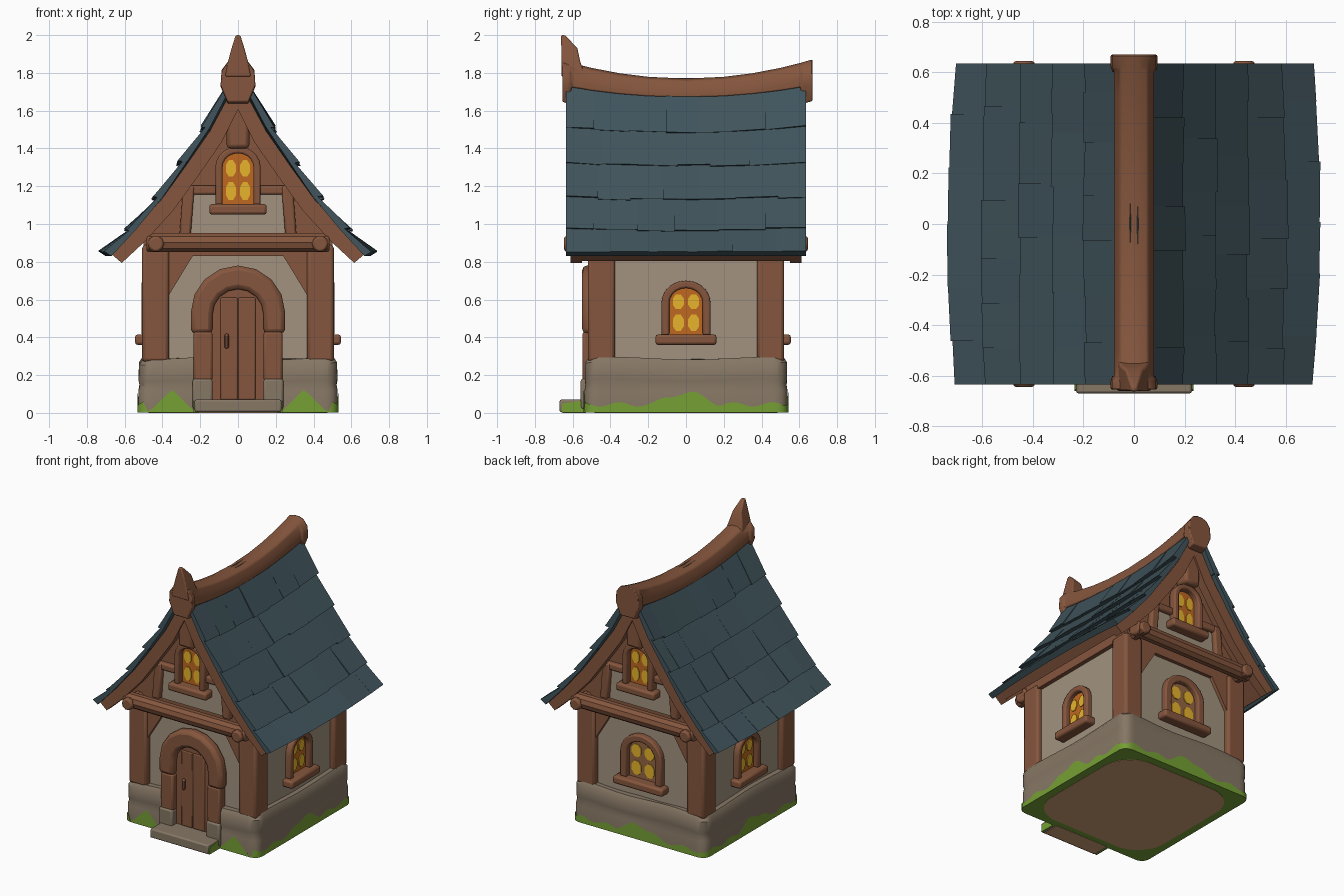
import bpy, bmesh, math, random
from mathutils import Vector

if "Cube" in bpy.data.objects:
    bpy.data.objects.remove(bpy.data.objects["Cube"])

random.seed(7)

def material(name, rgb):
    m = bpy.data.materials.new(name)
    m.diffuse_color = (*rgb, 1)
    m.use_nodes = True
    m.node_tree.nodes["Principled BSDF"].inputs["Base Color"].default_value = m.diffuse_color
    return m

WOOD = material("brown wood", (0.235, 0.093, 0.047))
ROOF = material("slate blue tile", (0.052, 0.090, 0.107))
PLASTER = material("beige plaster", (0.36, 0.29, 0.21))
STONE = material("grey brown stone", (0.24, 0.185, 0.13))
GRASS = material("green grass", (0.18, 0.35, 0.035))
ORANGE = material("orange glow", (0.52, 0.14, 0.015))
YELLOW = material("yellow glass", (0.95, 0.54, 0.03))
EARTH = material("tan earth", (0.62, 0.35, 0.17))
AMBER = material("amber wood", (0.30, 0.135, 0.055))

def finish(bm, name, mat, bevel=0):
    bmesh.ops.recalc_face_normals(bm, faces=bm.faces)
    me = bpy.data.meshes.new(name)
    bm.to_mesh(me)
    bm.free()
    ob = bpy.data.objects.new(name, me)
    bpy.context.collection.objects.link(ob)
    me.materials.append(mat)
    if bevel:
        b = ob.modifiers.new("bevel", 'BEVEL')
        b.width, b.segments, b.limit_method, b.angle_limit = bevel, 2, 'ANGLE', 0.7
    return ob

# a side of the house maps (across, up, outward) to world space
SIDES = {"front": lambda u, v, d: (u, -d, v), "back": lambda u, v, d: (-u, d, v),
         "right": lambda u, v, d: (d, u, v), "left": lambda u, v, d: (-d, -u, v)}

def loft(name, rings, mat, bevel=0):
    bm = bmesh.new()
    vs = [[bm.verts.new(p) for p in r] for r in rings]
    n = len(vs[0])
    for a, b in zip(vs, vs[1:]):
        for k in range(n):
            bm.faces.new((a[k], a[(k + 1) % n], b[(k + 1) % n], b[k]))
    bm.faces.new(vs[0])
    bm.faces.new(vs[-1])
    return finish(bm, name, mat, bevel)

def prism(name, pts, d0, d1, mat, side="front", bevel=0):
    f = SIDES[side]
    return loft(name, [[f(u, v, d) for u, v in pts] for d in (d0, d1)], mat, bevel)

def rect(u0, u1, v0, v1):
    return [(u0, v0), (u1, v0), (u1, v1), (u0, v1)]

def arch(w, z0, top, rise=None, n=10):
    h = rise or w
    return ([(w, z0)] + [(w * math.cos(math.pi * k / n), top - h + h * math.sin(math.pi * k / n))
                         for k in range(n + 1)] + [(-w, z0)])

def log(name, p, q, r, mat=WOOD, n=10):
    p, q = Vector(p), Vector(q)
    rot = (q - p).to_track_quat('Z', 'Y')
    rings = [[c + rot @ Vector((r * math.cos(2 * math.pi * k / n), r * math.sin(2 * math.pi * k / n), 0))
              for k in range(n)] for c in (p, q)]
    return loft(name, rings, mat, 0.012)

# ---- stone base, grass and earth
def footprint(hx, hy, r=0.08, n=40):
    pts = []
    for (ax, ay), (bx, by) in zip([(1, -1), (1, 1), (-1, 1), (-1, -1)], [(1, 1), (-1, 1), (-1, -1), (1, -1)]):
        for k in range(n):
            t = k / n
            p = Vector((hx * (ax + (bx - ax) * t), hy * (ay + (by - ay) * t)))
            q = Vector((max(-hx + r, min(hx - r, p.x)), max(-hy + r, min(hy - r, p.y))))
            pts.append(q + (p - q).normalized() * r)
    return pts

rings = []
for z, o in ((0.004, 0), (0.12, 0), (0.15, -0.006), (0.175, -0.001), (0.26, -0.002), (0.29, -0.022)):
    rings.append([(x, y, z + (0.007 * math.sin(9 * x + 7 * y) if z > 0.13 else 0))
                  for x, y in footprint(0.527 + o, 0.537 + o, 0.06)])
base = loft("stone_base", rings, STONE)
cutter = prism("doorway_cutter", rect(-0.15, 0.15, -0.1, 0.5), 0.485, 0.7, STONE)
cutter.hide_render = True
cutter.hide_set(True)
cut = base.modifiers.new("doorway", 'BOOLEAN')
cut.operation, cut.object = 'DIFFERENCE', cutter

def grass_height(x, y):
    if y < -0.5 and abs(x) < 0.48:
        return max(0.006, 0.125 - 1.0 * abs(abs(x) - 0.35))
    u = y if abs(x) > 0.5 else x
    return 0.045 + 0.06 * max(0, math.cos(u * 9)) + 0.012 * math.sin(u * 31)

low = footprint(0.532, 0.542, 0.06)
loft("grass_skirt", [[(x, y, 0.002) for x, y in low],
                     [(x, y, grass_height(x, y)) for x, y in low],
                     [(x * 0.97, y * 0.97, 0.004) for x, y in low]], GRASS)
loft("earth_underside", [[(x, y, z) for x, y in footprint(0.475, 0.485, 0.22)] for z in (0, 0.006)], EARTH)
loft("door_step", [[(x, y, z) for x, y in rect(-0.23, 0.23, -0.67, -0.47)] for z in (0.004, 0.07)], STONE, 0.01)
loft("step_underside", [[(x, y, z) for x, y in rect(-0.21, 0.21, -0.655, -0.53)] for z in (0, 0.006)], EARTH)
for side in ("left", "right"):
    s = -1 if side == "right" else 1
    prism("step_grass", [(s * 0.535, 0.002), (s * 0.66, 0.002), (s * 0.655, 0.05), (s * 0.535, 0.066)],
          0.226, 0.235, GRASS, side)

# ---- walls, gables and timber frame
prism("plaster_walls", rect(-0.47, 0.47, 0.2, 0.9), -0.48, 0.48, PLASTER)
half = [(0.5, 0.86), (0.5, 0.97), (0.38, 1.1), (0.25, 1.28), (0.13, 1.45)]
prism("gable_walls", half + [(0, 1.66)] + [(-x, z) for x, z in reversed(half)], -0.5, 0.5, WOOD)
for sx in (-1, 1):
    for sy in (-1, 1):
        xs, ys = sorted((sx * 0.365, sx * 0.507)), sorted((sy * 0.375, sy * 0.52))
        loft("corner_post", [[(x, y, z) for x, y in rect(*xs, *ys)] for z in (0.27, 0.89)], WOOD, 0.018)
    log("eave_beam", (sx * 0.435, -0.645, 0.895), (sx * 0.435, 0.645, 0.895), 0.043)
for side in ("front", "back"):
    f = SIDES[side]
    log("tie_beam", f(-0.485, 0.902, 0.575), f(0.485, 0.902, 0.575), 0.052)
    prism("gable_plaster", [(-0.25, 0.94), (0.25, 0.94), (0.235, 1.16), (-0.235, 1.16)], 0.495, 0.508, PLASTER, side)
    prism("king_post", rect(-0.06, 0.06, 1.40, 1.68), 0.49, 0.60, WOOD, side, 0.02)
    for s in (-1, 1):
        prism("collar_beam", rect(*sorted((s * 0.11, s * 0.3)), 1.155, 1.205), 0.49, 0.535, WOOD, side, 0.012)
        prism("corner_brace", [(s * 0.38, 0.6), (s * 0.24, 0.83), (s * 0.24, 0.88), (s * 0.38, 0.88)],
              0.47, 0.505, WOOD, side)
        prism("gable_strut", [(s * 0.25, 0.94), (s * 0.31, 0.94), (s * 0.29, 1.2), (s * 0.23, 1.2)],
              0.49, 0.54, WOOD, side, 0.012)
    prism("brace_header", rect(-0.26, 0.26, 0.83, 0.88), 0.47, 0.505, WOOD, side)

# ---- windows
def window(name, side, w, z0, top, d, glow=ORANGE, out=0.04, sill=0.075):
    inner = 0.68 * w
    h = top - 0.3 * w - z0
    outer_pts, inner_pts = arch(w, z0, top, w * 0.9), arch(inner, z0, z0 + h, inner * 0.9)
    prism(name + "_frame", outer_pts + inner_pts[::-1], d - 0.01, d + out, WOOD, side, 0.01)
    prism(name + "_backing", inner_pts, d - 0.005, d + 0.004, glow, side)
    for u in (-0.46, 0.46):
        for v, r in ((0.27, 0.19), (0.71, 0.17)):
            pane = [(u * inner + 0.36 * inner * math.cos(a), z0 + h * (v + r * math.sin(a)))
                    for a in (math.pi * (k + 0.5) / 4 for k in range(8))]
            prism(name + "_pane", pane, d + 0.003, d + 0.010, YELLOW, side)
    prism(name + "_sill", rect(-w - 0.032, w + 0.032, z0 - 0.05, z0 + 0.005), d - 0.01, d + sill, WOOD, side, 0.014)

for side in ("left", "right"):
    window("side_window", side, 0.13, 0.41, 0.70, 0.47)
for side in ("front", "back"):
    window("gable_window", side, 0.12, 1.10, 1.41, 0.508, out=0.05)
window("back_window", "back", 0.165, 0.41, 0.74, 0.48, glow=AMBER)

# ---- door
prism("door", arch(0.145, 0.06, 0.66), 0.47, 0.505, WOOD)
for u in (-0.047, 0.047):
    prism("door_plank", rect(u - 0.045, u + 0.045, 0.07, 0.61), 0.5, 0.513, WOOD, bevel=0.006)
log("door_handle", (-0.06, -0.53, 0.34), (-0.06, -0.53, 0.42), 0.012)
prism("door_arch", arch(0.25, 0.42, 0.78, n=8) + arch(0.135, 0.42, 0.655, n=8)[::-1], 0.47, 0.55, WOOD, bevel=0.025)
for s in (-1, 1):
    prism("door_jamb", rect(*sorted((s * 0.135, s * 0.235)), 0.17, 0.43), 0.47, 0.548, WOOD, bevel=0.012)
    prism("jamb_stone", rect(*sorted((s * 0.135, s * 0.24)), 0.02, 0.18), 0.45, 0.558, STONE, bevel=0.012)

# ---- roof: curved slope, boards below, rows of tiles above
SLOPE = [(0, 1.77), (0.15, 1.49), (0.275, 1.31), (0.405, 1.13), (0.555, 0.965), (0.70, 0.83)]
N = Vector((0.76, 0, 0.65))

def roof_board(name, t, d0, d1):
    top = SLOPE[:-1] + [(0.68, 0.849)]
    low = [(0, 1.75 - t * 1.7)] + [(x - N.x * t, z - N.z * t) for x, z in top[1:]]
    pts = [(-x, z) for x, z in top[:0:-1]] + top + low[::-1] + [(-x, z) for x, z in low[1:]]
    prism(name, pts, d0, d1, WOOD)

roof_board("roof_soffit", 0.068, -0.56, 0.56)
roof_board("front_bargeboard", 0.085, 0.55, 0.612)
roof_board("back_bargeboard", 0.085, -0.612, -0.55)

def roof_point(s, p, y, lift, slide=0):
    k = (y / 0.635) ** 2
    f = p[0] / 0.7
    v = Vector((p[0] - 0.03 * k * f ** 3, y, p[1] + (0.035 * k - 0.01) * (1 - f)))
    v += N * lift + Vector((0.65, 0, -0.76)) * slide
    return (v.x * s, v.y, v.z)

bm = bmesh.new()
for s in (-1, 1):
    for i in range(5):
        cuts = [-0.635]
        y = -0.635 + random.uniform(0.12, 0.26)
        while y < 0.56:
            cuts.append(y)
            y += random.uniform(0.17, 0.25)
        cuts.append(0.635)
        for y0, y1 in zip(cuts, cuts[1:]):
            a, b = SLOPE[i], SLOPE[i + 1]
            slide = random.uniform(-0.008, 0.008) if i < 4 else 0
            tip = slide + (0.028 if i < 4 else 0.006)
            l0, l1 = (random.uniform(0.034, 0.046) + (i == 4) * 0.005 for _ in range(2))
            v = [bm.verts.new(c) for c in (
                roof_point(s, a, y0, 0), roof_point(s, a, y1, 0),
                roof_point(s, b, y1, 0, slide), roof_point(s, b, y0, 0, slide),
                roof_point(s, a, y0, 0.02), roof_point(s, a, y1, 0.02),
                roof_point(s, b, y1, l1, tip), roof_point(s, b, y0, l0, tip))]
            for q in ((0, 1, 2, 3), (4, 5, 6, 7), (0, 1, 5, 4), (1, 2, 6, 5), (2, 3, 7, 6), (3, 0, 4, 7)):
                bm.faces.new([v[k] for k in q])
finish(bm, "roof_tiles", ROOF)

# ---- sagging ridge beam with a horn at the front
def ridge_ring(y):
    k = (y / 0.665) ** 2
    t = 1.77 + 0.1 * k
    end = abs(y) > 0.61
    w = 0.092 if end else 0.08
    prof = [(0.055 if end else w, t - 0.22 if end else t - 0.10 - 0.035 * k),
            (w, t - 0.13 if end else t - 0.09), (w - 0.005, t - 0.055), (0.055, t - 0.012), (0.02, t)]
    return [(x, y, z) for x, z in prof] + [(-x, y, z) for x, z in reversed(prof)]

loft("ridge_beam", [ridge_ring(y) for y in (-0.655, -0.615, -0.605, -0.5, -0.35, -0.2, 0,
                                            0.2, 0.35, 0.5, 0.605, 0.615, 0.67)], WOOD, 0.008)
loft("ridge_horn", [[(x, y, z) for x, y in rect(-w, w, y0, y1)] for w, y0, y1, z in (
    (0.07, -0.66, -0.53, 1.78), (0.053, -0.66, -0.56, 1.86), (0.034, -0.66, -0.575, 1.93),
    (0.012, -0.662, -0.64, 2.0))], WOOD, 0.008)

# ---- smooth shading with sharp edges kept
meshes = [o for o in bpy.context.collection.objects if o.type == 'MESH' and o != cutter]
for o in meshes:
    o.select_set(True)
bpy.context.view_layer.objects.active = meshes[0]
bpy.ops.object.shade_smooth_by_angle(angle=math.radians(35))
